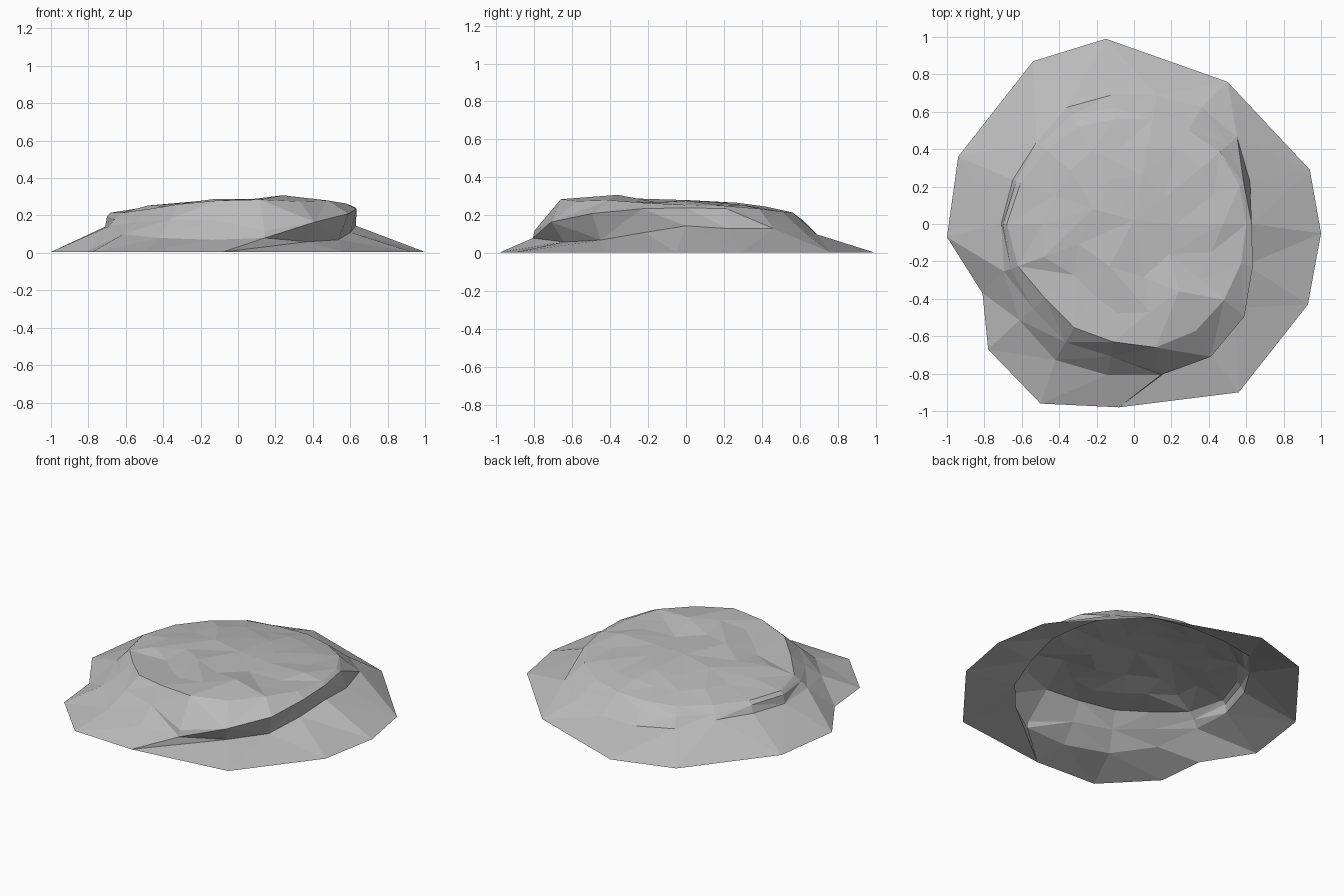
import bpy, bmesh, math, random
from mathutils import Vector

cube = bpy.data.objects.get("Cube")
if cube:
    bpy.data.objects.remove(cube, do_unlink=True)
random.seed(4)

SPOKES = 18
bm = bmesh.new()


def polar_ring(radii, heights):
    """Ring of vertices at evenly spaced angles, counter-clockwise from +x."""
    ring = []
    for i, (r, z) in enumerate(zip(radii, heights)):
        a = math.tau * i / SPOKES
        ring.append(bm.verts.new((r * math.cos(a), r * math.sin(a), z)))
    return ring


def angle(vert):
    return math.atan2(vert.co.y, vert.co.x) % math.tau


def stitch(outer, inner):
    """Triangle strip between two closed rings with differing vertex counts."""
    n, m = len(outer), len(inner)
    i = j = 0
    while i < n or j < m:
        next_out = angle(outer[i % n]) if i < n else math.inf
        next_in = angle(inner[j % m]) if j < m else math.inf
        o, k = outer[i - 1], inner[j - 1]
        if next_out <= next_in:
            bm.faces.new((o, outer[i % n], k))
            i += 1
        else:
            bm.faces.new((o, inner[j % m], k))
            j += 1


def blend(a, b, t, wobble=0.0):
    return [p + (q - p) * t + random.uniform(-wobble, wobble) for p, q in zip(a, b)]


# Ground outline
outline = [(.94, .29), (.50, .76), (-.15, .99), (-.54, .87), (-.94, .36),
           (-1, -.07), (-.81, -.37), (-.78, -.67), (-.5, -.96), (-.08, -.98),
           (.56, -.9), (.93, -.43), (1, -.05)]
skirt = sorted((bm.verts.new((x, y, .005)) for x, y in outline), key=angle)

# Foot of the cliff
foot_r = [.63, .66, .72, .72, .70, .70, .72, .68, .69,
          .71, .74, .80, .84, .82, .82, .74, .70, .64]
foot_z = [.145, .13, .13, .11, .10, .10, .12, .15, .15,
          .14, .14, .10, .08, .07, .08, .06, .07, .11]
# Rim of the plateau
rim_r = [.60, .60, .60, .58, .57, .57, .60, .61, .645,
         .68, .66, .62, .64, .64, .67, .66, .63, .61]
rim_z = [.255, .25, .235, .22, .215, .21, .21, .215, .215,
         .215, .215, .235, .26, .28, .285, .275, .28, .265]
# Shoulder between them, pulled out into an overhanging lip on the front left
shoulder_r = blend(foot_r, rim_r, .5, .015)
shoulder_z = blend(foot_z, rim_z, .55, .012)
lip = {14: (.81, .12), 15: (.82, .165), 16: (.77, .21), 17: (.675, .235),
       0: (.63, .24), 1: (.625, .235), 9: (.7, .195), 8: (.67, .195)}
for spoke, (r, z) in lip.items():
    shoulder_r[spoke], shoulder_z[spoke] = r, z

rings = [skirt,
         polar_ring(foot_r, foot_z),
         polar_ring(shoulder_r, shoulder_z),
         polar_ring(rim_r, rim_z)]

# Uneven plateau closing in towards the centre
for scale, lift in ((.74, .45), (.42, .85)):
    radii = [r * scale + random.uniform(-.04, .04) for r in rim_r]
    heights = blend(rim_z, [.28] * SPOKES, lift, .011)
    ring = polar_ring(radii, heights)
    rings.append(ring[::2] if scale < .5 else ring)
for outer, inner in zip(rings, rings[1:]):
    stitch(outer, inner)
centre = bm.verts.new((0, .02, .28))
last = rings[-1]
for a, b in zip(last, last[1:] + last[:1]):
    bm.faces.new((a, b, centre))

# Highest knob, near the front
peak = min(bm.verts, key=lambda v: (v.co - Vector((.24, -.36, .28))).length)
peak.co = (.24, -.36, .308)

mesh = bpy.data.meshes.new("rock_mound")
bm.to_mesh(mesh)
bm.free()
mound = bpy.data.objects.new("rock_mound", mesh)
bpy.context.collection.objects.link(mound)

# Plain grey stone
stone = bpy.data.materials.new("grey_stone")
stone.use_nodes = True
colour = (.5, .5, .5, 1)
stone.diffuse_color = colour
stone.node_tree.nodes["Principled BSDF"].inputs["Base Color"].default_value = colour
mesh.materials.append(stone)
